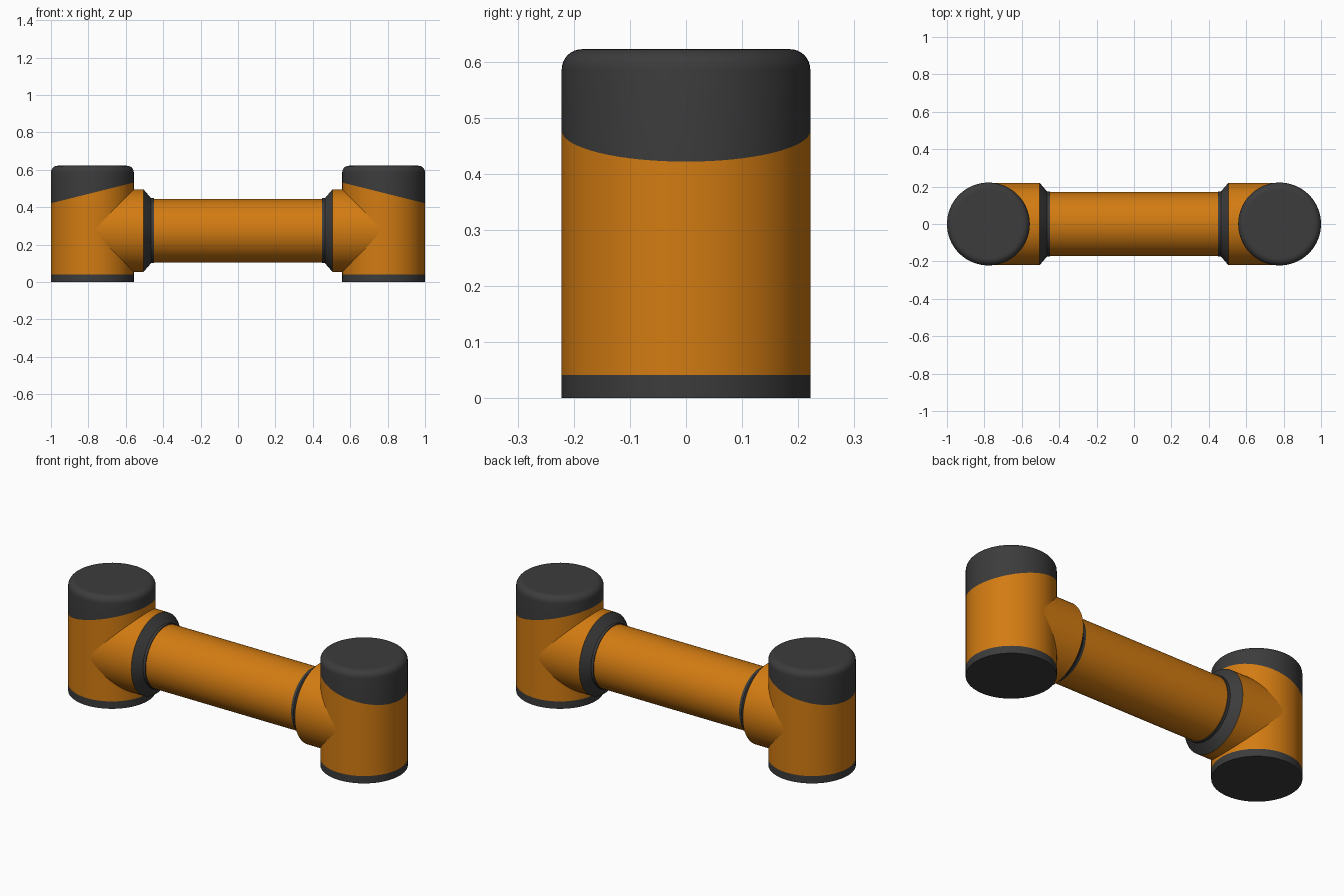
import bpy, bmesh, math
from mathutils import Vector, Matrix

cube = bpy.data.objects.get("Cube")
if cube:
    bpy.data.objects.remove(cube, do_unlink=True)


def make_material(name, color):
    mat = bpy.data.materials.new(name)
    mat.use_nodes = True
    mat.diffuse_color = color
    mat.node_tree.nodes["Principled BSDF"].inputs["Base Color"].default_value = color
    return mat


ORANGE = make_material("orange paint", (0.65, 0.2, 0.006, 1))
DARK = make_material("dark rubber", (0.045, 0.045, 0.045, 1))

R = 0.2215      # joint radius
TUBE_R = 0.17   # arm radius
AXIS_Z = 0.275  # arm height
JOINT_X = 0.7785
TOP = 0.622
BEVEL = 0.036
SEGMENTS = 64


def lathe(profile):
    """Revolve (radius, height) points around z and close both ends."""
    bm = bmesh.new()
    rings = []
    for r, z in profile:
        rings.append([bm.verts.new((r * math.cos(math.tau * i / SEGMENTS),
                                    r * math.sin(math.tau * i / SEGMENTS), z))
                      for i in range(SEGMENTS)])
    for a, b in zip(rings, rings[1:]):
        for i in range(SEGMENTS):
            j = (i + 1) % SEGMENTS
            bm.faces.new((a[i], a[j], b[j], b[i]))
    bm.faces.new(rings[0][::-1])
    bm.faces.new(rings[-1])
    return bm


def finish(bm, name, materials, matrix):
    bm.transform(matrix)
    bmesh.ops.recalc_face_normals(bm, faces=bm.faces)
    mesh = bpy.data.meshes.new(name)
    bm.to_mesh(mesh)
    bm.free()
    for mat in materials:
        mesh.materials.append(mat)
    obj = bpy.data.objects.new(name, mesh)
    bpy.context.collection.objects.link(obj)
    bpy.ops.object.select_all(action="DESELECT")
    obj.select_set(True)
    bpy.context.view_layer.objects.active = obj
    bpy.ops.object.shade_smooth_by_angle(angle=math.radians(30))
    return obj


def along_x(side):
    """Turn the lathe axis from z to the x direction of one side."""
    return (Matrix.Translation((0, 0, AXIS_Z))
            @ Matrix.Rotation(side * math.pi / 2, 4, "Y"))


# Arm tube between the joints
finish(lathe([(TUBE_R, -0.47), (TUBE_R, 0.47)]), "arm_tube", [ORANGE], along_x(1))

for side, label in ((1, "left"), (-1, "right")):
    # Upright joint: rounded top, dark foot, slanted dark cap
    rounded = [(R - BEVEL + BEVEL * math.cos(a), TOP - BEVEL + BEVEL * math.sin(a))
               for a in (math.pi / 2 * k / 8 for k in range(9))]
    bm = lathe([(R, 0), (R, 0.041)] + rounded + [(R - BEVEL - 0.006, TOP)])
    seam, normal = Vector((0, 0, 0.477)), Vector((side * 0.25, 0, 1))
    bmesh.ops.bisect_plane(bm, geom=bm.verts[:] + bm.edges[:] + bm.faces[:],
                           plane_co=seam, plane_no=normal)
    for face in bm.faces:
        mid = face.calc_center_median()
        face.material_index = int(mid.z < 0.04 or (mid - seam).dot(normal) > 0)
    finish(bm, label + "_joint", [ORANGE, DARK], Matrix.Translation((side * JOINT_X, 0, 0)))

    # Sleeve running from the joint towards the arm
    finish(lathe([(R - 0.001, 0.505), (R - 0.001, JOINT_X)]),
           label + "_sleeve", [ORANGE], along_x(side))

    # Tapered dark collar around the tube
    finish(lathe([(TUBE_R + 0.004, 0.45), (TUBE_R + 0.004, 0.465), (R - 0.001, 0.505)]),
           label + "_collar", [DARK], along_x(side))
